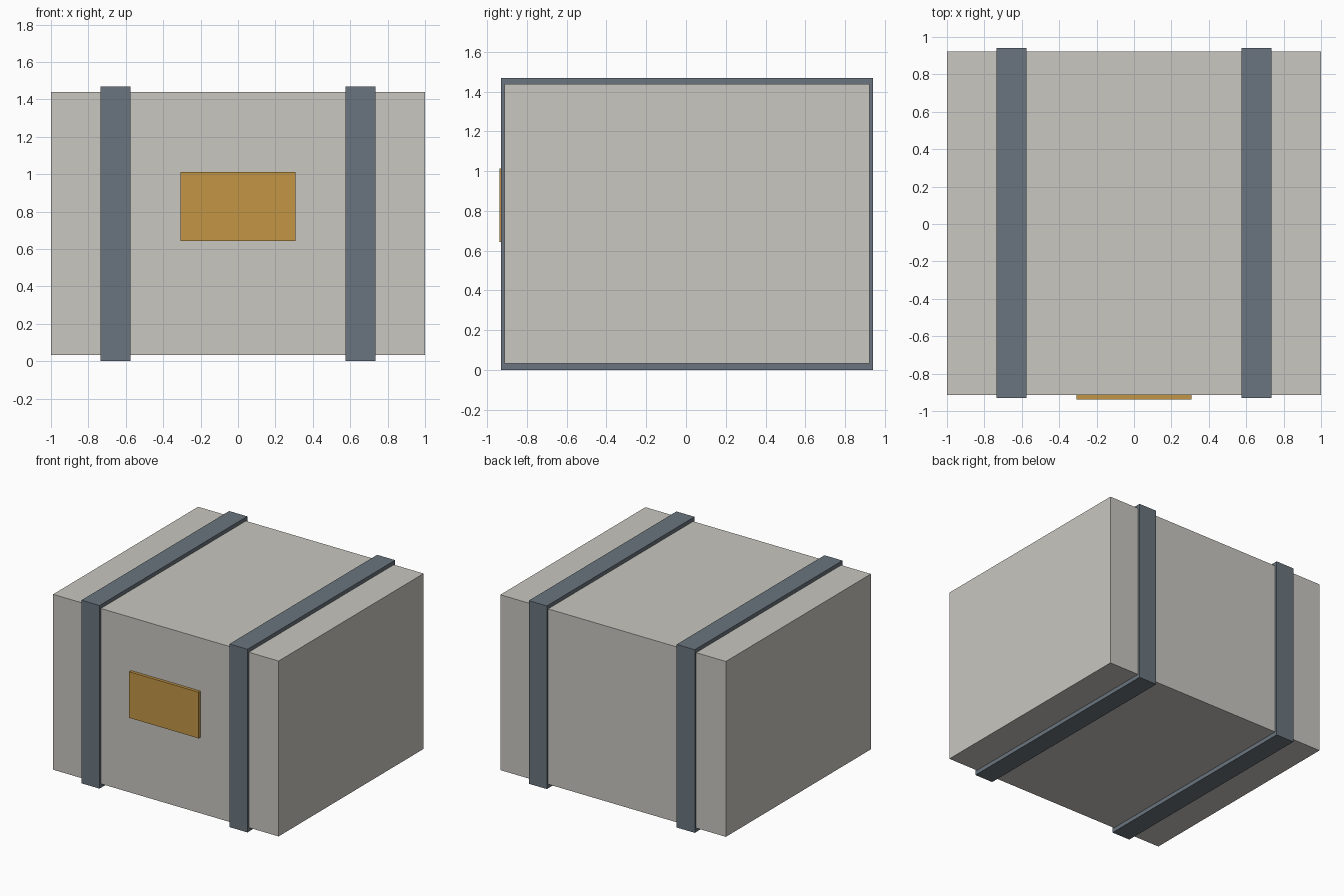
import bpy
import bmesh
from mathutils import Vector

cube = bpy.data.objects.get("Cube")
if cube:
    bpy.data.objects.remove(cube, do_unlink=True)


def make_material(name, rgb):
    """Flat material from a display colour, converted to linear."""
    linear = [((c / 255 + 0.055) / 1.055) ** 2.4 for c in rgb]
    mat = bpy.data.materials.new(name)
    mat.use_nodes = True
    mat.diffuse_color = (*linear, 1)
    bsdf = mat.node_tree.nodes["Principled BSDF"]
    bsdf.inputs["Base Color"].default_value = (*linear, 1)
    bsdf.inputs["Roughness"].default_value = 0.8
    return mat


def make_box(name, low, high, mat, open_sides=False):
    """Box between two corners, optionally without its x end faces."""
    low, high = Vector(low), Vector(high)
    bm = bmesh.new()
    bmesh.ops.create_cube(bm, size=1)
    bmesh.ops.scale(bm, vec=high - low, verts=bm.verts)
    if open_sides:
        ends = [f for f in bm.faces if abs(f.normal.x) > 0.5]
        bmesh.ops.delete(bm, geom=ends, context="FACES_ONLY")
    mesh = bpy.data.meshes.new(name)
    bm.to_mesh(mesh)
    bm.free()
    mesh.materials.append(mat)
    obj = bpy.data.objects.new(name, mesh)
    obj.location = (low + high) / 2
    bpy.context.collection.objects.link(obj)
    return obj


body_grey = make_material("warm grey", (201, 199, 192))
strap_slate = make_material("slate blue", (106, 117, 126))
plate_ochre = make_material("ochre", (194, 149, 69))

# Crate body
make_box("crate_body", (-1, -0.914, 0.032), (1, 0.923, 1.438), body_grey)

# Straps wrapped around the body, their inner side sunk into it
for side, x in (("right", -0.656), ("left", 0.656)):
    strap = make_box(f"{side}_strap", (x - 0.08, -0.931, 0),
                     (x + 0.08, 0.94, 1.468), strap_slate, open_sides=True)
    band = strap.modifiers.new("thickness", "SOLIDIFY")
    band.thickness = 0.05
    band.offset = -1
    band.use_even_offset = True

# Label plate on the front
make_box("label_plate", (-0.308, -0.938, 0.642), (0.308, -0.91, 1.012), plate_ochre)
